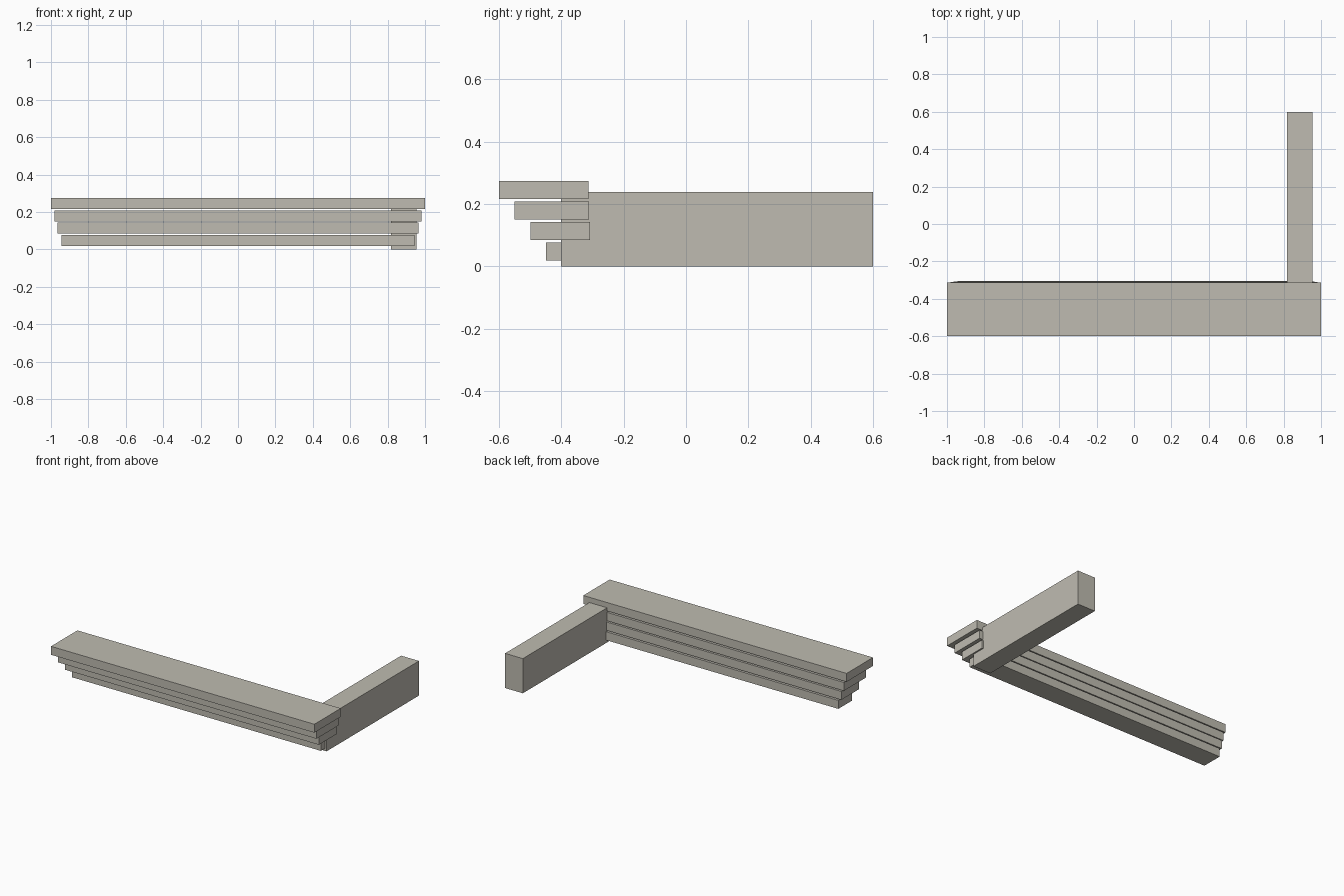
import bpy

if "Cube" in bpy.data.objects:
    bpy.data.objects.remove(bpy.data.objects["Cube"])

stone = bpy.data.materials.new("warm_grey_stone")
stone.diffuse_color = (0.52, 0.50, 0.44, 1.0)
stone.use_nodes = True
stone.node_tree.nodes["Principled BSDF"].inputs["Base Color"].default_value = stone.diffuse_color


def block(name, x0, x1, y0, y1, z0, z1):
    """Axis-aligned box between two corners."""
    bpy.ops.mesh.primitive_cube_add(
        size=1, location=((x0 + x1) / 2, (y0 + y1) / 2, (z0 + z1) / 2))
    ob = bpy.context.object
    ob.name = name
    ob.scale = (x1 - x0, y1 - y0, z1 - z0)
    bpy.ops.object.transform_apply(location=False, rotation=False, scale=True)
    ob.data.materials.append(stone)
    return ob


# Stepped ledge: four separate slabs, each wider and further forward than the one below
half_widths = (0.944, 0.964, 0.981, 1.0)
bottoms = (0.019, 0.085, 0.150, 0.216)
for i, (w, z) in enumerate(zip(half_widths, bottoms)):
    block(f"ledge_slab_{i + 1}", -w, w,
          -0.45 - 0.05 * i, -0.3045 - 0.0031 * i, z, z + 0.058)

# Long beam running back from the right end
block("side_beam", 0.819, 0.954, -0.402, 0.6, 0.0, 0.238)
